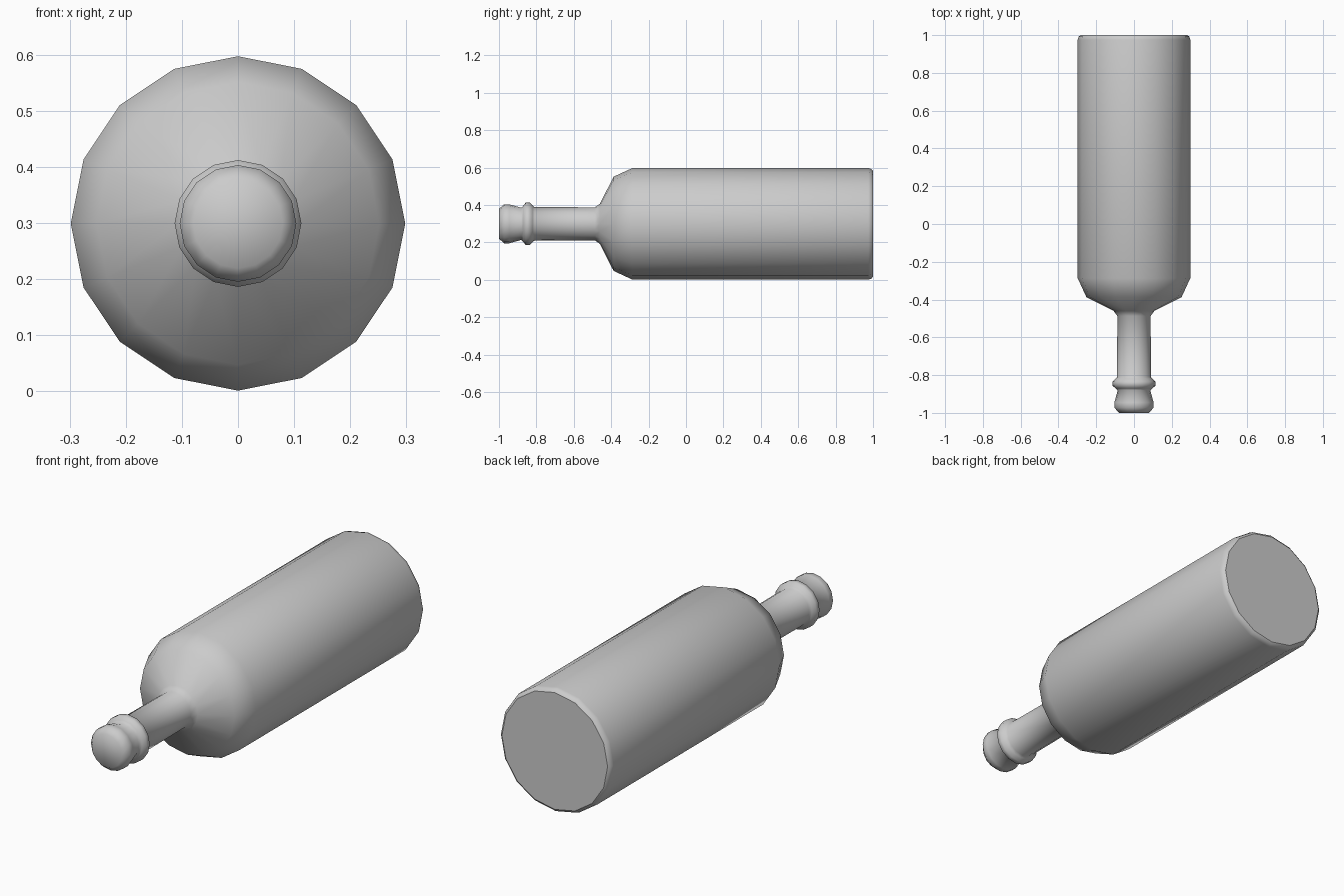
import bpy, bmesh, math

if "Cube" in bpy.data.objects:
    bpy.data.objects.remove(bpy.data.objects["Cube"])

SIDES = 16
AXIS_Z = 0.299

# Bottle outline as (radius, y) from the stopper end to the base
PROFILE = [
    (0.080, -1.0), (0.104, -0.972), (0.104, -0.945), (0.086, -0.88),
    (0.097, -0.87), (0.113, -0.857), (0.113, -0.834), (0.098, -0.82),
    (0.090, -0.81), (0.088, -0.487), (0.108, -0.46), (0.252, -0.387),
    (0.298, -0.287), (0.298, 0.975), (0.293, 0.992), (0.282, 1.0),
]

bm = bmesh.new()

# Rings of the lathed body
rings = []
for r, y in PROFILE:
    ring = []
    for i in range(SIDES):
        a = 2 * math.pi * i / SIDES
        ring.append(bm.verts.new((r * math.cos(a), y, AXIS_Z + r * math.sin(a))))
    rings.append(ring)

# Side walls
for a, b in zip(rings, rings[1:]):
    for i in range(SIDES):
        j = (i + 1) % SIDES
        bm.faces.new((a[i], a[j], b[j], b[i]))

# Rounded mouth end and flat base
bm.faces.new(rings[0])
base = bm.faces.new(rings[-1])
bmesh.ops.recalc_face_normals(bm, faces=bm.faces[:])
for f in bm.faces:
    f.smooth = True
base.smooth = False
for e in base.edges:
    e.smooth = False

mesh = bpy.data.meshes.new("bottle")
bm.to_mesh(mesh)
bm.free()
bottle = bpy.data.objects.new("bottle", mesh)
bpy.context.collection.objects.link(bottle)
